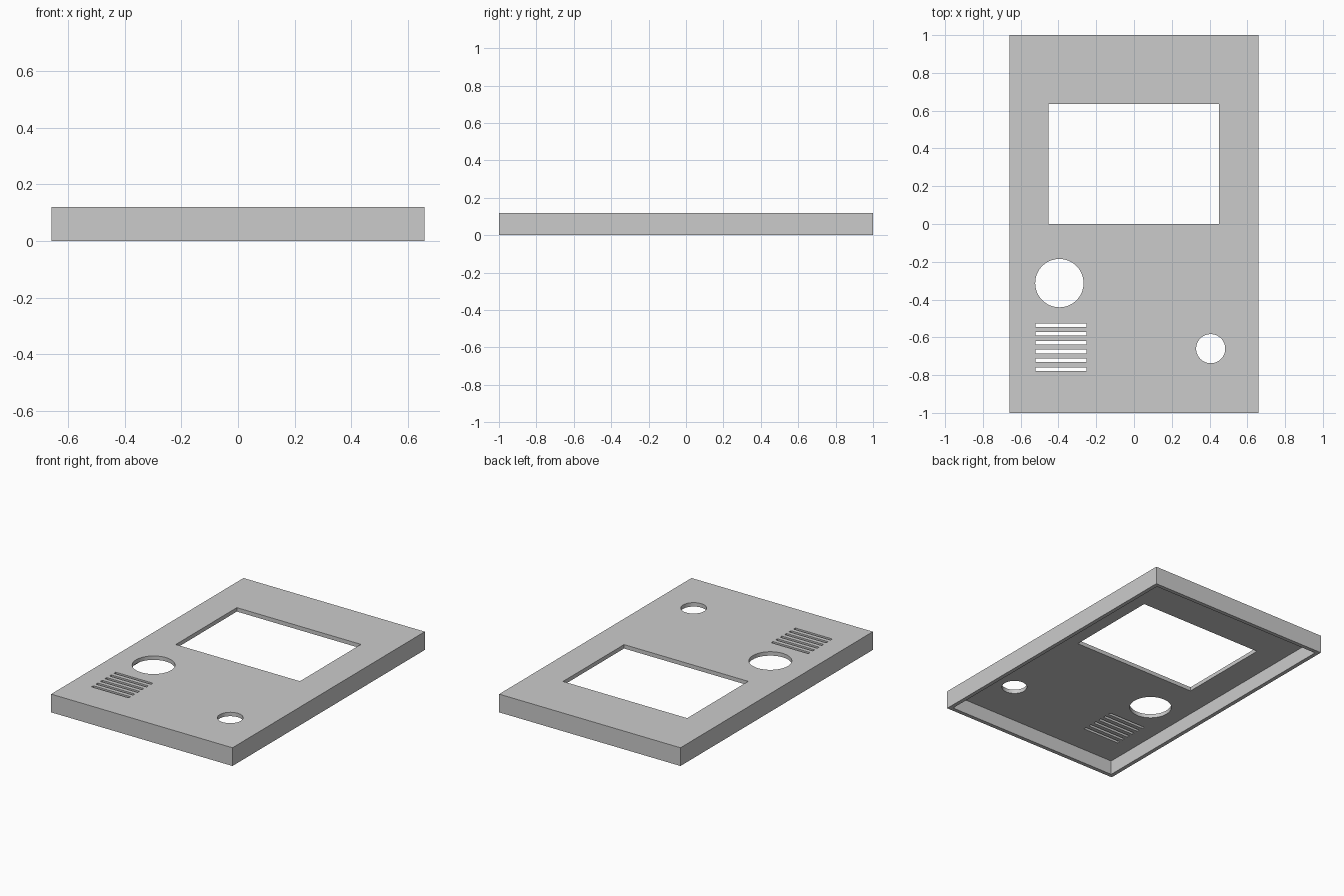
import bpy
import bmesh
from mathutils import Matrix, Vector

cube = bpy.data.objects.get("Cube")
if cube:
    bpy.data.objects.remove(cube, do_unlink=True)

WIDTH, LENGTH, HEIGHT = 1.32, 2.0, 0.12
WALL = 0.026

grey = bpy.data.materials.new("plain_grey")
grey.use_nodes = True
grey.diffuse_color = (0.6, 0.6, 0.6, 1)
grey.node_tree.nodes["Principled BSDF"].inputs["Base Color"].default_value = (0.6, 0.6, 0.6, 1)


def add_box(bm, x0, x1, y0, y1, z0, z1):
    centre = Vector((x0 + x1, y0 + y1, z0 + z1)) / 2
    scale = Matrix.Diagonal((x1 - x0, y1 - y0, z1 - z0, 1))
    bmesh.ops.create_cube(bm, size=1, matrix=Matrix.Translation(centre) @ scale)


def add_cylinder(bm, x, y, radius):
    bmesh.ops.create_cone(bm, cap_ends=True, segments=64, radius1=radius, radius2=radius,
                          depth=HEIGHT, matrix=Matrix.Translation((x, y, HEIGHT)))


def make_object(name, bm):
    mesh = bpy.data.meshes.new(name)
    bm.to_mesh(mesh)
    bm.free()
    mesh.materials.append(grey)
    obj = bpy.data.objects.new(name, mesh)
    bpy.context.collection.objects.link(obj)
    return obj


# Outer block of the cover
bm = bmesh.new()
add_box(bm, -WIDTH / 2, WIDTH / 2, -LENGTH / 2, LENGTH / 2, 0, HEIGHT)
cover = make_object("front_cover", bm)

# Hollow underside, open at the bottom
bm = bmesh.new()
half_x, half_y = WIDTH / 2 - WALL, LENGTH / 2 - WALL
add_box(bm, -half_x, half_x, -half_y, half_y, -HEIGHT, HEIGHT - WALL)
cavity = make_object("cavity_cutter", bm)

# Openings through the top plate: screen, two round holes, speaker slots
bm = bmesh.new()
low, high = HEIGHT / 2, HEIGHT * 1.5
add_box(bm, -0.453, 0.451, 0, 0.635, low, high)
add_cylinder(bm, -0.395, -0.313, 0.128)
add_cylinder(bm, 0.406, -0.66, 0.077)
for i in range(6):
    y = -0.535 - i * 0.0466
    add_box(bm, -0.522, -0.252, y - 0.0095, y + 0.0095, low, high)
openings = make_object("opening_cutter", bm)

# Cut the cover, then drop the cutters
bpy.ops.object.select_all(action='DESELECT')
cover.select_set(True)
bpy.context.view_layer.objects.active = cover
for cutter in (cavity, openings):
    cutter.hide_render = True
    cut = cover.modifiers.new(cutter.name, 'BOOLEAN')
    cut.operation = 'DIFFERENCE'
    cut.solver = 'EXACT'
    cut.object = cutter
    bpy.ops.object.modifier_apply(modifier=cut.name)
    bpy.data.objects.remove(cutter, do_unlink=True)

bpy.ops.object.shade_smooth_by_angle()
